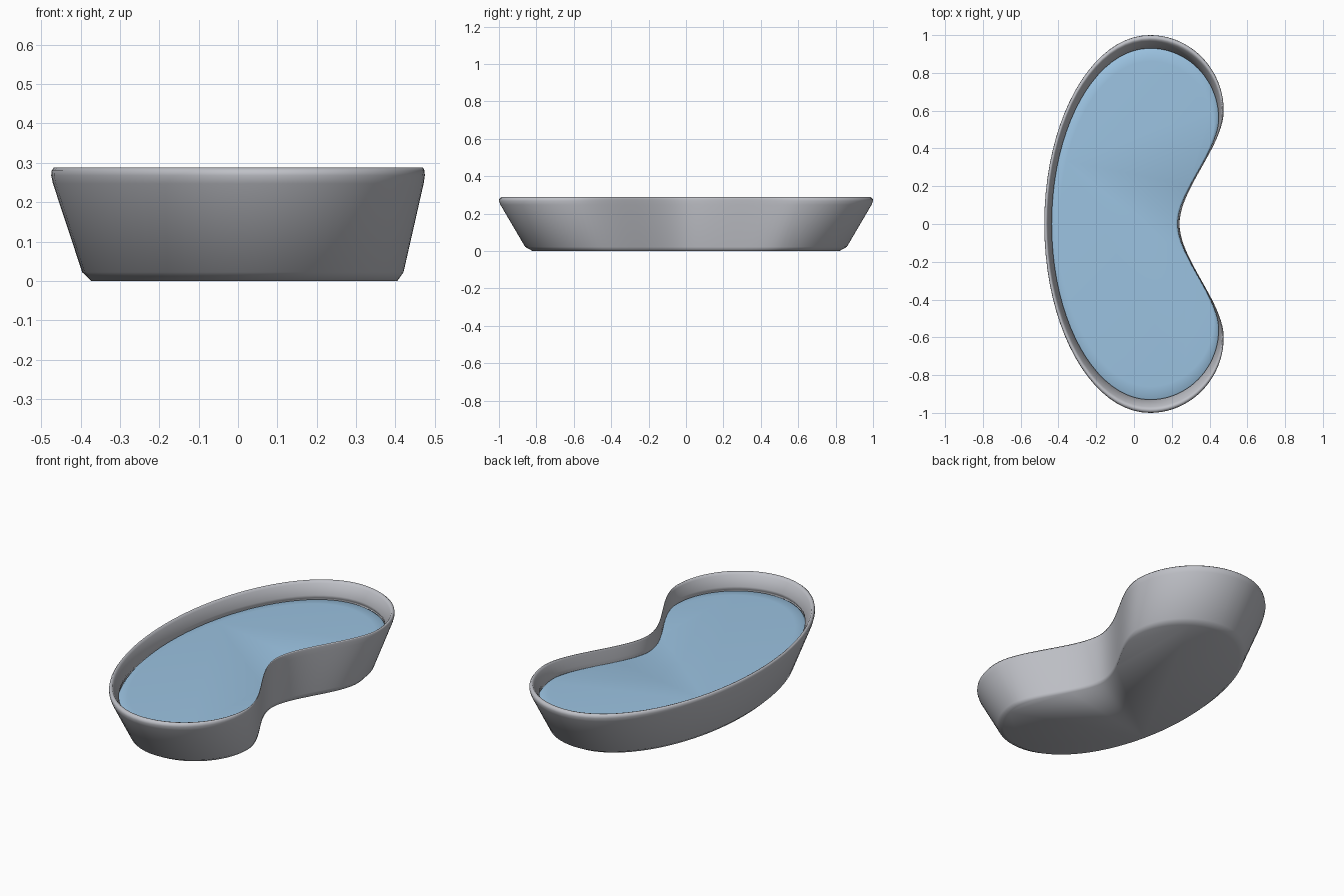
import bpy
import bmesh
from mathutils import Vector
from mathutils.geometry import interpolate_bezier

cube = bpy.data.objects.get("Cube")
if cube:
    bpy.data.objects.remove(cube, do_unlink=True)

PIVOT = Vector((0.088, 0))


def material(name, rgb, rough):
    m = bpy.data.materials.new(name)
    m.use_nodes = True
    m.diffuse_color = (*rgb, 1)
    shader = m.node_tree.nodes["Principled BSDF"]
    shader.inputs["Base Color"].default_value = (*rgb, 1)
    shader.inputs["Roughness"].default_value = rough
    return m


def kidney_outline(steps=20):
    """Half outline of three Bezier spans (notch, lobe, long back), mirrored in y."""
    spans = [((0.241, 0), (0.241, 0.185), (0.475, 0.415), (0.475, 0.6)),
             ((0.475, 0.6), (0.475, 0.82), (0.30, 1), (0.085, 1)),
             ((0.085, 1), (-0.224, 1), (-0.475, 0.552), (-0.475, 0))]
    half = []
    for span in spans:
        pts = interpolate_bezier(*(Vector(p) for p in span), steps + 1)
        half += [Vector(p[:2]) for p in pts[:-1]]
    half.append(Vector(spans[-1][-1]))
    return half + [Vector((p.x, -p.y)) for p in half[-2:0:-1]]


def loft(name, profile, mat):
    """Stack scaled outlines (scale, height) into a closed smooth body."""
    bm = bmesh.new()
    rings = []
    for scale, z in profile:
        ring = [PIVOT + (p - PIVOT) * scale for p in outline]
        rings.append([bm.verts.new((p.x, p.y, z)) for p in ring])
    n = len(outline)
    for lo, hi in zip(rings, rings[1:]):
        for i in range(n):
            j = (i + 1) % n
            bm.faces.new((lo[i], lo[j], hi[j], hi[i]))
    bm.faces.new(rings[0][::-1])
    bm.faces.new(rings[-1])
    for f in bm.faces:
        f.smooth = True
    mesh = bpy.data.meshes.new(name)
    bm.to_mesh(mesh)
    bm.free()
    mesh.materials.append(mat)
    obj = bpy.data.objects.new(name, mesh)
    bpy.context.collection.objects.link(obj)
    return obj


outline = kidney_outline()
grey = material("basin_grey", (0.52, 0.53, 0.57), 0.5)
blue = material("water_blue", (0.33, 0.545, 0.755), 0.3)

# Basin: chamfered foot, flared wall, rounded rim, inner lip with undercut, floor
loft("basin", [(0.82, 0), (0.86, 0.022), (0.992, 0.247), (1.0, 0.268),
               (0.998, 0.28), (0.988, 0.288), (0.977, 0.286), (0.968, 0.275),
               (0.93, 0.222), (0.934, 0.205), (0.95, 0.185)], grey)

# Water: thin slab with a softly rounded edge, tucked under the lip
loft("water", [(0.938, 0.187), (0.938, 0.192), (0.925, 0.2), (0.86, 0.203)], blue)
